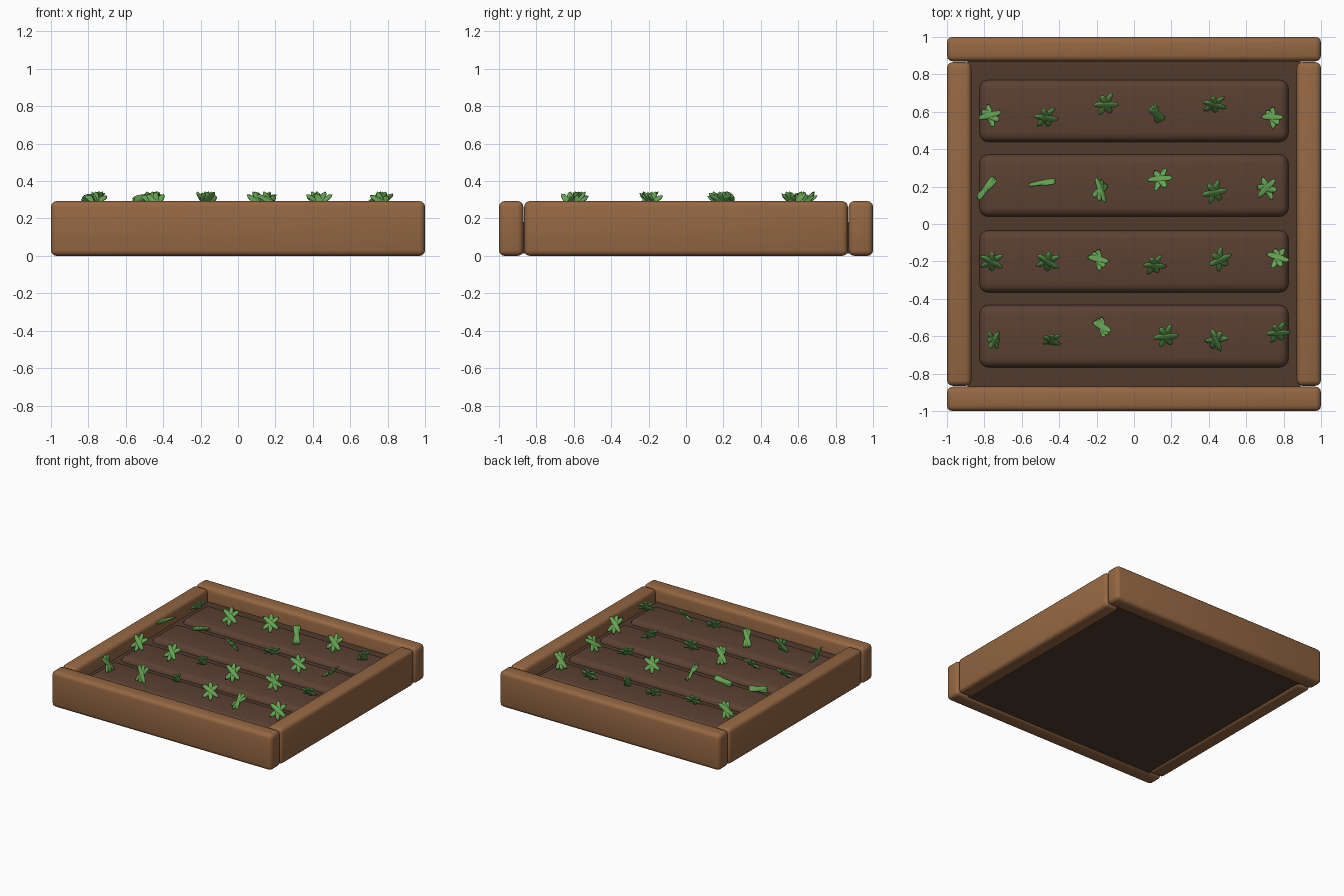
import bpy, bmesh, math
from mathutils import Matrix, Vector

if "Cube" in bpy.data.objects:
    bpy.data.objects.remove(bpy.data.objects["Cube"])


def material(name, rgb):
    m = bpy.data.materials.new(name)
    m.diffuse_color = (*rgb, 1)
    m.use_nodes = True
    m.node_tree.nodes["Principled BSDF"].inputs["Base Color"].default_value = m.diffuse_color
    return m


WOOD = material("warm wood", (0.30, 0.137, 0.056))
SOIL = material("dark soil", (0.082, 0.043, 0.027))
MOUND = material("mound soil", (0.105, 0.052, 0.032))
LEAF = material("leaf green", (0.125, 0.36, 0.085))


def finish(name, bm, mat):
    me = bpy.data.meshes.new(name)
    bm.to_mesh(me)
    bm.free()
    me.materials.append(mat)
    ob = bpy.data.objects.new(name, me)
    bpy.context.collection.objects.link(ob)
    for p in me.polygons:
        p.use_smooth = True
    return ob


def block(name, lo, hi, mat, bevel=0.0, segs=3):
    """Box between two corners with rounded edges."""
    bm = bmesh.new()
    bmesh.ops.create_cube(bm, size=1)
    for v in bm.verts:
        v.co = [lo[i] + (v.co[i] + 0.5) * (hi[i] - lo[i]) for i in range(3)]
    if bevel:
        bmesh.ops.bevel(bm, geom=bm.edges[:], offset=bevel, segments=segs,
                        profile=0.5, affect='EDGES')
    ob = finish(name, bm, mat)
    bpy.context.view_layer.objects.active = ob
    ob.select_set(True)
    bpy.ops.object.shade_smooth_by_angle(angle=math.radians(40))
    ob.select_set(False)
    return ob


# Timber frame
block("front_plank", (-1, -1, 0), (1, -0.87, 0.293), WOOD, 0.03)
block("back_plank", (-1, 0.87, 0), (1, 1, 0.293), WOOD, 0.03)
block("left_plank", (-1, -0.865, 0), (-0.87, 0.865, 0.293), WOOD, 0.03)
block("right_plank", (0.87, -0.865, 0), (1, 0.865, 0.293), WOOD, 0.03)

# Soil bed and four raised rows
block("soil_bed", (-0.89, -0.89, 0.012), (0.89, 0.89, 0.18), SOIL)
for i, y in enumerate((-0.6, -0.2, 0.205, 0.605)):
    block(f"soil_row_{i + 1}", (-0.828, y - 0.168, 0.1), (0.828, y + 0.168, 0.22),
          MOUND, 0.05, 4)


def add_leaf(bm, mat):
    """Flat rounded leaf, long axis along local y."""
    new = bmesh.ops.create_uvsphere(bm, u_segments=10, v_segments=6, radius=1)["verts"]
    for v in new:
        c = [math.copysign(abs(k) ** 0.75, k) for k in v.co]
        v.co = mat @ Vector((c[0] * 0.019, c[1] * 0.078, c[2] * 0.009))


# Seedlings: x, y, facing direction in degrees, spread of leaves, tilt, roll
PLANTS = [
    (-0.77, 0.58, 150, 35, 45, 0), (-0.47, 0.57, -70, 50, 50, 0),
    (-0.15, 0.64, -60, 50, 45, 0), (0.12, 0.59, -57, 14, 50, 0),
    (0.43, 0.64, -80, 50, 55, 0), (0.74, 0.57, 135, 30, 50, 0),
    (-0.79, 0.19, 150, 12, 50, 75), (-0.49, 0.22, 105, 8, 60, 75),
    (-0.18, 0.18, 40, 30, 50, 30), (0.14, 0.24, 125, 50, 45, 0),
    (0.43, 0.17, -50, 50, 45, 0), (0.71, 0.19, 170, 45, 45, 0),
    (-0.76, -0.20, -90, 50, 48, 0), (-0.46, -0.20, -95, 50, 48, 0),
    (-0.19, -0.19, 130, 25, 48, 0), (0.11, -0.22, -65, 45, 55, 0),
    (0.46, -0.19, -35, 48, 48, 0), (0.77, -0.18, 110, 40, 48, 0),
    (-0.75, -0.62, 0, 35, 65, 0), (-0.44, -0.62, -90, 35, 68, 0),
    (-0.17, -0.55, 125, 18, 48, 0), (0.17, -0.60, -55, 50, 45, 0),
    (0.44, -0.62, -120, 40, 48, 0), (0.77, -0.58, -60, 50, 52, 0),
]
for i, (x, y, face, spread, tilt, roll) in enumerate(PLANTS):
    bm = bmesh.new()
    base = (Matrix.Translation((x, y, 0.284))
            @ Matrix.Rotation(math.radians(face + 90), 4, 'Z')
            @ Matrix.Rotation(math.radians(tilt), 4, 'X'))
    for k in (-1, 0, 1):
        add_leaf(bm, base @ Matrix.Rotation(math.radians(roll + k * spread), 4, 'Z')
                 @ Matrix.Translation((0, 0, 0.003 * k)))
    # keep every leaf tip level with the same height
    top = max(v.co.z for v in bm.verts)
    bmesh.ops.translate(bm, verts=bm.verts[:], vec=(0, 0, 0.344 - top))
    finish(f"seedling_{i + 1}", bm, LEAF)
